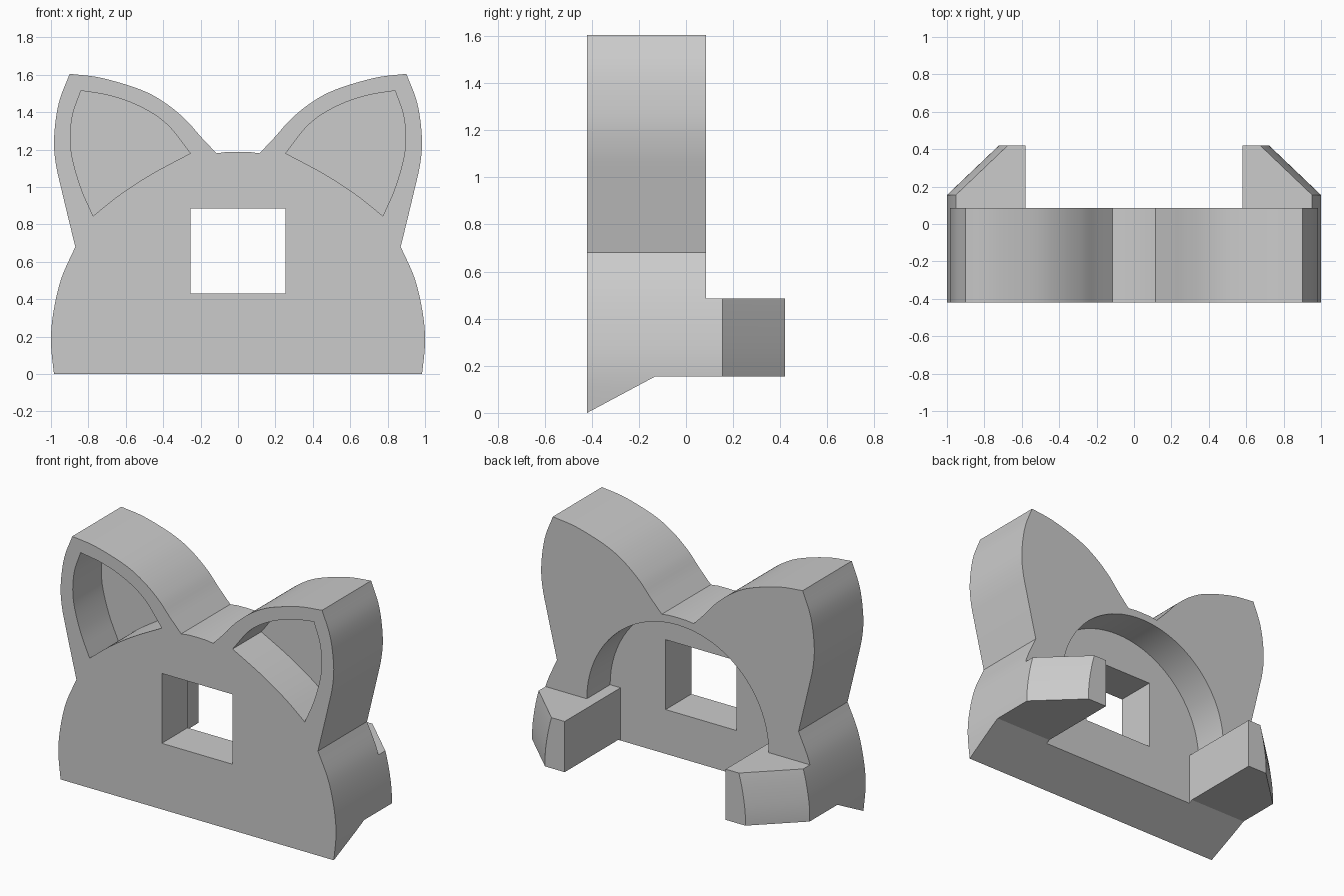
import bpy, bmesh, math
from mathutils import Vector

cube = bpy.data.objects.get("Cube")
if cube:
    bpy.data.objects.remove(cube, do_unlink=True)

grey = bpy.data.materials.new("plain_grey")
grey.use_nodes = True
grey.diffuse_color = (0.6, 0.6, 0.6, 1)
grey.node_tree.nodes["Principled BSDF"].inputs["Base Color"].default_value = (0.6, 0.6, 0.6, 1)

FRONT, BACK, ARM_END = -0.42, 0.085, 0.42
ARM_LOW, ARM_TOP, ARM_IN = 0.155, 0.485, 0.58


def smooth_path(points, steps=6):
    """Curve through the points, end point included."""
    p = [Vector(q) for q in points]
    p = [2 * p[0] - p[1]] + p + [2 * p[-1] - p[-2]]
    out = []
    for a, b, c, d in zip(p, p[1:], p[2:], p[3:]):
        for i in range(steps):
            t = i / steps
            out.append(0.5 * (2 * b + (c - a) * t + (2 * a - 5 * b + 4 * c - d) * t ** 2
                              + (3 * b - a - 3 * c + d) * t ** 3))
    return [tuple(v) for v in out] + [tuple(points[-1])]


def loft(name, rings, cuts=()):
    """Closed solid through matching rings, trimmed by planes."""
    bm = bmesh.new()
    vs = [[bm.verts.new(p) for p in ring] for ring in rings]
    n = len(rings[0])
    for r, s in zip(vs, vs[1:]):
        for i in range(n):
            j = (i + 1) % n
            bm.faces.new((r[i], r[j], s[j], s[i]))
    bm.faces.new(vs[0])
    bm.faces.new(vs[-1])
    for co, no in cuts:
        geom = bm.verts[:] + bm.edges[:] + bm.faces[:]
        res = bmesh.ops.bisect_plane(bm, geom=geom, plane_co=co, plane_no=no, clear_outer=True)
        edges = [e for e in res["geom_cut"] if isinstance(e, bmesh.types.BMEdge)]
        bmesh.ops.holes_fill(bm, edges=edges)
    bmesh.ops.recalc_face_normals(bm, faces=bm.faces)
    mesh = bpy.data.meshes.new(name)
    bm.to_mesh(mesh)
    bm.free()
    mesh.materials.append(grey)
    obj = bpy.data.objects.new(name, mesh)
    bpy.context.collection.objects.link(obj)
    return obj


def plate(name, outline, y0, y1):
    return loft(name, [[(x, y, z) for x, z in outline] for y in (y0, y1)])


def activate(obj):
    bpy.ops.object.select_all(action="DESELECT")
    obj.select_set(True)
    bpy.context.view_layer.objects.active = obj


def carve(obj, cutter):
    mod = obj.modifiers.new("carve", "BOOLEAN")
    mod.operation, mod.solver, mod.object = "DIFFERENCE", "EXACT", cutter
    activate(obj)
    bpy.ops.object.modifier_apply(modifier=mod.name)
    bpy.data.objects.remove(cutter, do_unlink=True)


def flip(outline):
    return [(-x, z) for x, z in outline]


# Body outline, right half: cheek, ear side, ear top, crown
cheek = smooth_path([(0.982, -0.02), (1.0, 0.17), (0.987, 0.33), (0.945, 0.51), (0.87, 0.68)])
ear_side = smooth_path([(0.87, 0.68), (0.94, 0.97), (0.975, 1.13), (0.983, 1.27),
                        (0.958, 1.45), (0.90, 1.605)])
ear_top = smooth_path([(0.90, 1.605), (0.73, 1.583), (0.52, 1.52), (0.39, 1.45),
                       (0.28, 1.36), (0.20, 1.27), (0.115, 1.18)])
half = cheek + ear_side[1:] + ear_top[1:] + [(0.06, 1.187)]
body = plate("body", half + [(0, 1.188)] + flip(half)[::-1], FRONT, BACK)

# Sloping underside
under = [(-0.5, -0.0428), (-0.13, ARM_LOW), (0.6, ARM_LOW), (0.6, -0.3), (-0.5, -0.3)]
carve(body, loft("underside_cutter", [[(x, y, z) for y, z in under] for x in (-1.3, 1.3)]))

# Arched recess in the back, narrowing between the arms
arch = [(0.655 * math.cos(a), ARM_TOP + 0.655 * math.sin(a))
        for a in (math.pi * i / 40 for i in range(41))]
arch += [(-ARM_IN, ARM_TOP), (-ARM_IN, -0.2), (ARM_IN, -0.2), (ARM_IN, ARM_TOP)]
carve(body, plate("arch_cutter", arch, -0.155, 0.6))

# Square window
window = [(-0.255, 0.43), (0.255, 0.43), (0.255, 0.885), (-0.255, 0.885)]
carve(body, plate("window_cutter", window, -0.8, 0.6))

# Hollow inner ears
inner = smooth_path([(0.775, 0.845), (0.845, 1.01), (0.893, 1.2), (0.887, 1.37), (0.84, 1.515)])
inner += smooth_path([(0.84, 1.515), (0.68, 1.487), (0.52, 1.428), (0.38, 1.335), (0.255, 1.18)])[1:]
inner += smooth_path([(0.255, 1.18), (0.46, 1.07), (0.63, 0.96), (0.775, 0.845)])[1:-1]
for outline in (inner, flip(inner)):
    carve(body, plate("ear_cutter", outline, -0.8, -0.125))

# Rear arms with slanted outer ends
parts = [body]
for name, side in (("left_arm", 1), ("right_arm", -1)):
    rings = []
    for y, shift in ((BACK, 0), (0.155, 0), (ARM_END, 0.278)):
        ring = [(x - shift, z) for x, z in cheek] + [(ARM_IN, 0.68), (ARM_IN, -0.02)]
        rings.append([(side * x, y, z) for x, z in ring])
    parts.append(loft(name, rings, [((0, 0, ARM_TOP), (0, 0, 1)), ((0, 0, ARM_LOW), (0, 0, -1))]))

for obj in parts:
    activate(obj)
    bpy.ops.object.shade_smooth_by_angle(angle=math.radians(25))
